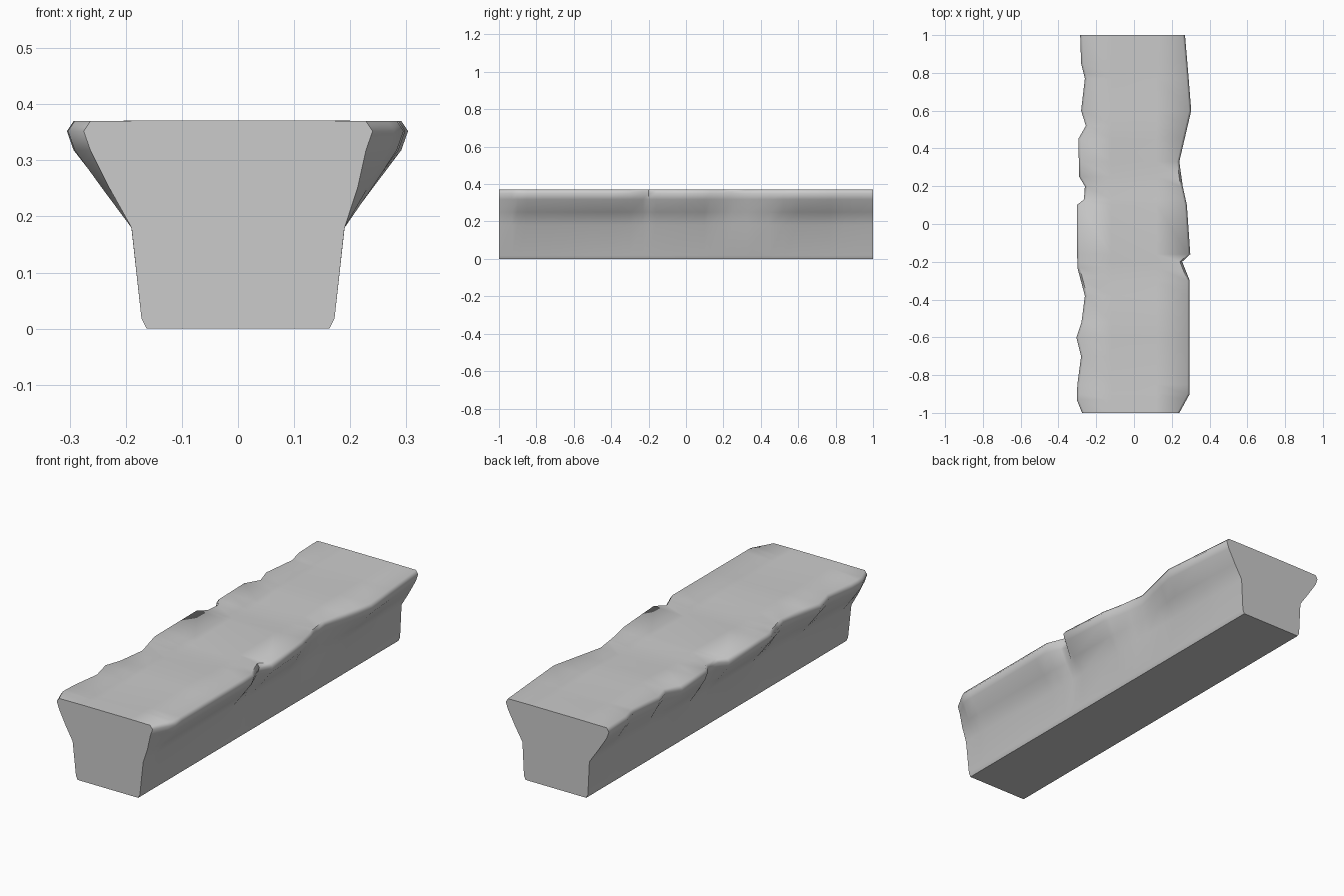
import bpy
import bmesh
import math

if "Cube" in bpy.data.objects:
    bpy.data.objects.remove(bpy.data.objects["Cube"])

stone = bpy.data.materials.new("stone grey")
stone.use_nodes = True
grey = (0.6, 0.6, 0.6, 1)
stone.diffuse_color = grey
bsdf = stone.node_tree.nodes["Principled BSDF"]
bsdf.inputs["Base Color"].default_value = grey
bsdf.inputs["Roughness"].default_value = 0.9

# Chipped rim outlines: (y, distance from the centre line)
LEFT_RIM = [(-1, .24), (-.9, .295), (-.3, .295), (-.2, .255), (-.16, .298),
            (.1, .28), (.2, .258), (.33, .24), (.6, .303), (.8, .287), (1, .27)]
RIGHT_RIM = [(-1, .275), (-.93, .303), (-.85, .3), (-.7, .28), (-.6, .305),
             (-.52, .278), (-.38, .26), (-.23, .3), (.1, .303), (.13, .265),
             (.2, .26), (.25, .29), (.45, .295), (.52, .255), (.6, .28),
             (.77, .26), (.85, .28), (1, .285)]


def rim_at(rim, y):
    for (y0, x0), (y1, x1) in zip(rim, rim[1:]):
        if y <= y1:
            return x0 + (x1 - x0) * (y - y0) / (y1 - y0)
    return rim[-1][1]


def half_section(rim, y):
    """Base, stem, waist, flare and rounded lip, from bottom to top."""
    lip = rim_at(rim, y)
    waist = 0.185 + 0.005 * math.sin(5 * y)
    flare = waist + (lip - waist) * 0.46
    return [(0.163, 0.003), (0.172, 0.018), (waist, 0.18),
            (flare, 0.25), (lip - 0.012, 0.318),
            (lip, 0.352), (lip - 0.012, 0.37)]


# Block: cross-sections lofted along its length
stations = sorted({y for y, x in LEFT_RIM + RIGHT_RIM})
bm = bmesh.new()
rings = []
for y in stations:
    left = half_section(LEFT_RIM, y)
    right = [(-x, z) for x, z in half_section(RIGHT_RIM, y)]
    # Gentle swell across the worn top
    dip = 0.012 * (1 - y * y) * math.sin(6 * y) ** 2
    top = [(x, 0.371 - dip) for x in (0.12, -0.12)]
    section = left + top + right[::-1]
    rings.append([bm.verts.new((x, y, max(z, 0))) for x, z in section])

for a, b in zip(rings, rings[1:]):
    n = len(a)
    for i in range(n):
        j = (i + 1) % n
        bm.faces.new((a[i], a[j], b[j], b[i]))
bm.faces.new(rings[0])
bm.faces.new(rings[-1][::-1])

# Rest the underside on the ground
for v in bm.verts:
    if v.co.z < 0.01:
        v.co.z = 0
bmesh.ops.recalc_face_normals(bm, faces=bm.faces)

mesh = bpy.data.meshes.new("stone_ledge")
bm.to_mesh(mesh)
bm.free()
mesh.materials.append(stone)
ledge = bpy.data.objects.new("stone_ledge", mesh)
bpy.context.collection.objects.link(ledge)
bpy.context.view_layer.objects.active = ledge
ledge.select_set(True)
bpy.ops.object.shade_smooth_by_angle(angle=math.radians(60))
